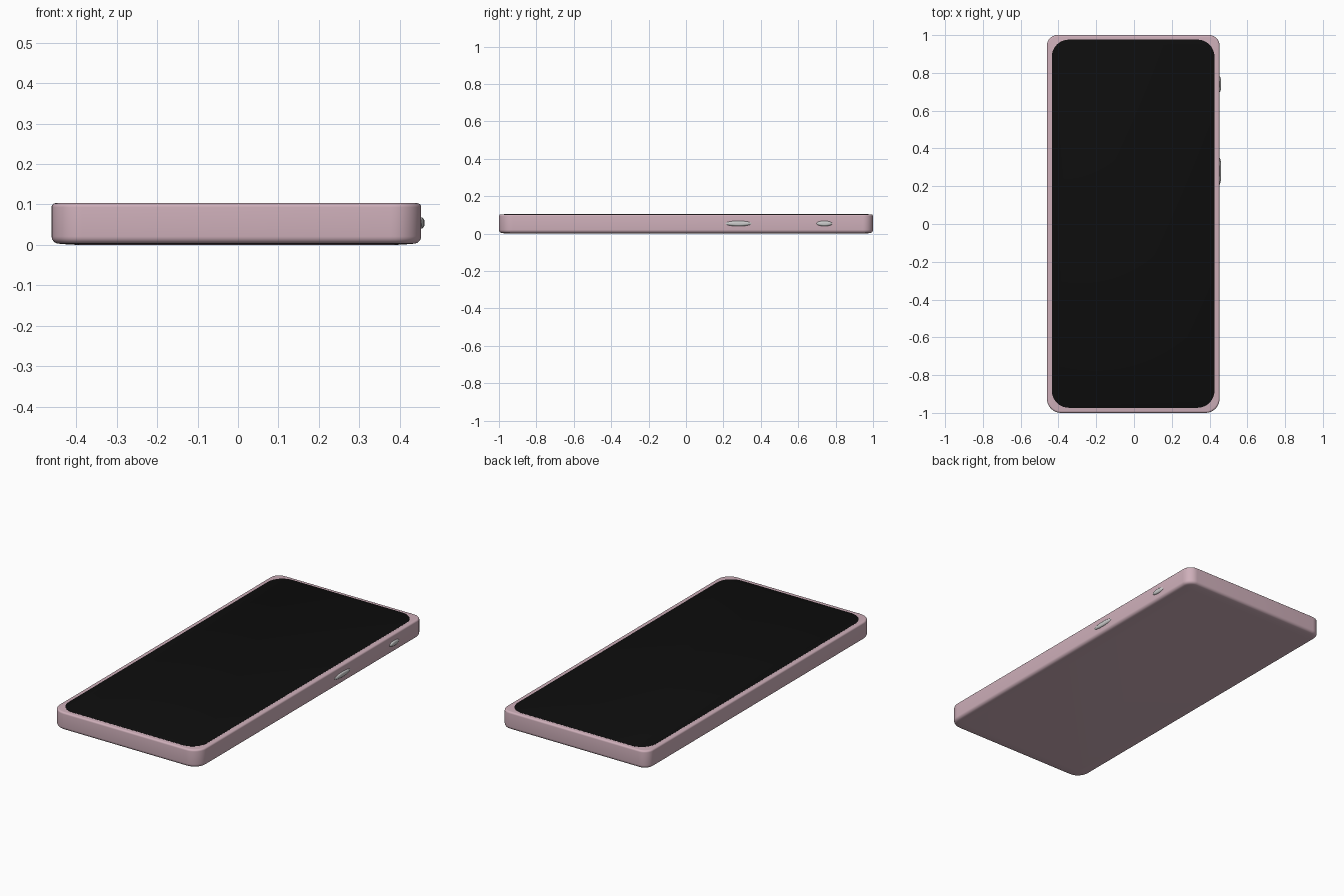
import bpy, bmesh, math
from mathutils import Vector

if "Cube" in bpy.data.objects:
    bpy.data.objects.remove(bpy.data.objects["Cube"])


def material(name, rgb):
    m = bpy.data.materials.new(name)
    m.diffuse_color = (*rgb, 1)
    m.use_nodes = True
    m.node_tree.nodes["Principled BSDF"].inputs["Base Color"].default_value = m.diffuse_color
    return m


def rounded_rect(x0, x1, y0, y1, r_front, r_back, z, n=10):
    """Counter-clockwise outline with separate front and back corner radii."""
    pts = []
    corners = [(x1, y0, r_front, -1, 1, -90), (x1, y1, r_back, -1, -1, 0),
               (x0, y1, r_back, 1, -1, 90), (x0, y0, r_front, 1, 1, 180)]
    for cx, cy, r, sx, sy, start in corners:
        for i in range(n + 1):
            a = math.radians(start + 90 * i / n)
            pts.append(Vector((cx + sx * r + r * math.cos(a),
                               cy + sy * r + r * math.sin(a), z)))
    return pts


def loft(name, loops, mat=None, angle=35):
    """Skin a stack of equal-length outlines and cap both ends."""
    bm = bmesh.new()
    rings = [[bm.verts.new(p) for p in loop] for loop in loops]
    n = len(rings[0])
    for a, b in zip(rings, rings[1:]):
        for i in range(n):
            j = (i + 1) % n
            bm.faces.new((a[i], a[j], b[j], b[i]))
    bm.faces.new(rings[0][::-1])
    bm.faces.new(rings[-1])
    bmesh.ops.recalc_face_normals(bm, faces=bm.faces)
    mesh = bpy.data.meshes.new(name)
    bm.to_mesh(mesh)
    bm.free()
    ob = bpy.data.objects.new(name, mesh)
    bpy.context.collection.objects.link(ob)
    if mat:
        mesh.materials.append(mat)
    bpy.ops.object.select_all(action='DESELECT')
    ob.select_set(True)
    bpy.context.view_layer.objects.active = ob
    bpy.ops.object.shade_smooth_by_angle(angle=math.radians(angle))
    return ob


pink = material("pink_shell", (0.62, 0.43, 0.49))
black = material("black_glass", (0.004, 0.004, 0.004))

# Shell: rounded slab with a soft bottom edge and a tighter top edge
X0, X1, H = -0.461, 0.453, 0.103
profile = [(0.06, 0.0), (0.025, 0.002)]
profile += [(0.018 * (1 - math.sin(a)), 0.003 + 0.018 * (1 - math.cos(a)))
            for a in (math.radians(15 * k) for k in range(1, 7))]
profile += [(0.010 * (1 - math.cos(a)), H - 0.010 + 0.010 * math.sin(a))
            for a in (math.radians(18 * k) for k in range(0, 6))]
shell = [rounded_rect(X0 + d, X1 - d, -1 + d, 1 - d,
                      max(0.075 - d, 0.03), max(0.055 - d, 0.03), z)
         for d, z in profile]
loft("phone_shell", shell, pink)

# Screen: thin glass panel just proud of the shell
screen = [rounded_rect(-0.435 + d, 0.426 - d, -0.973 + d, 0.976 - d, 0.09 - d, 0.09 - d, z)
          for d, z in [(0, 0.095), (0, H + 0.0005), (0.001, H + 0.001)]]
loft("screen", screen, black)

# Side buttons: lens-shaped domes on the right side
for name, y, half in [("volume_button", 0.28, 0.07), ("power_button", 0.74, 0.042)]:
    loops = []
    for x, s in [(0.44, 1), (0.454, 1), (0.457, 0.9), (0.460, 0.7), (0.461, 0.45)]:
        loops.append([Vector((x, y + half * s * math.cos(t), 0.054 + 0.014 * s * math.sin(t)))
                      for t in (2 * math.pi * i / 32 for i in range(32))])
    loft(name, loops)
